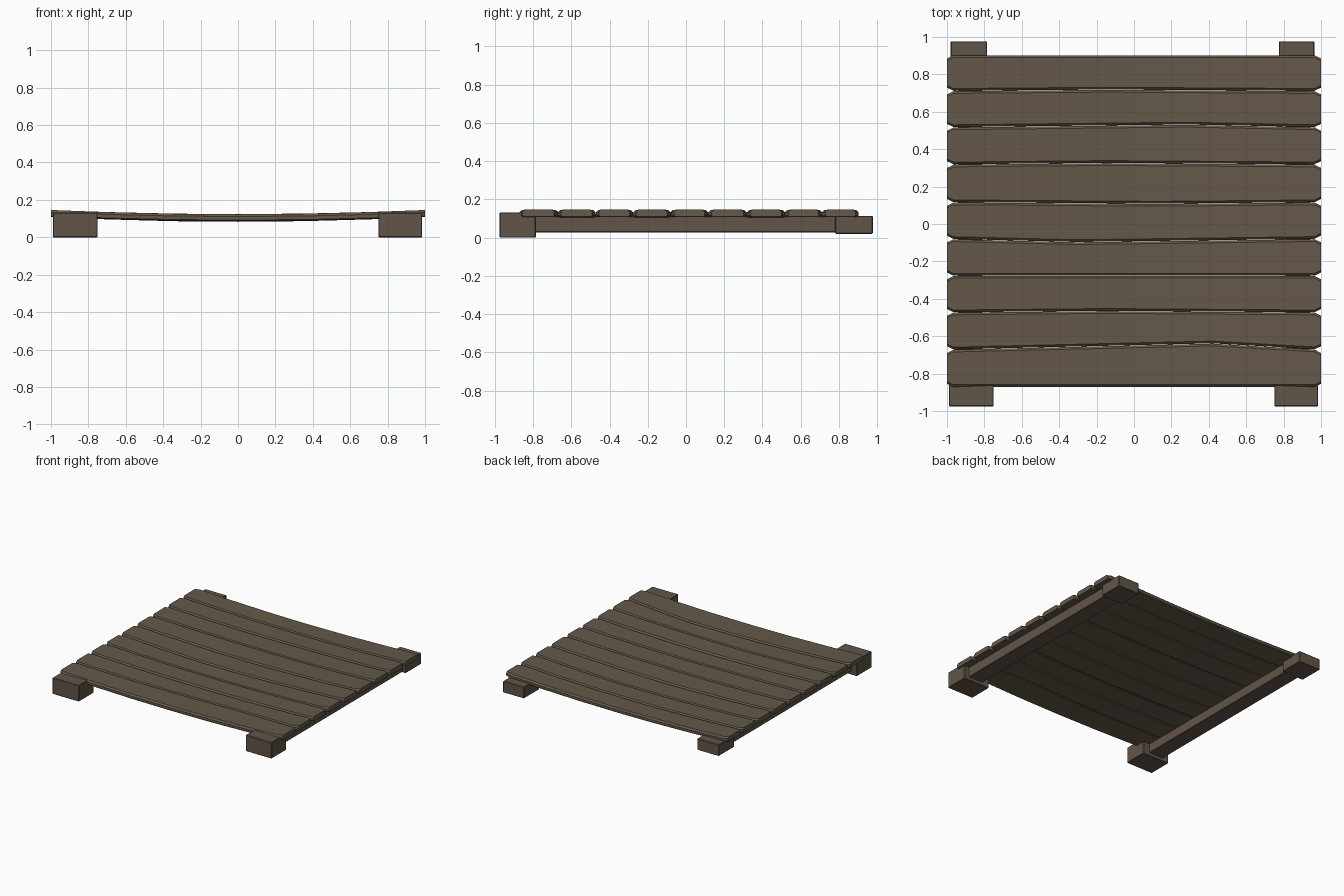
import bpy, bmesh

if "Cube" in bpy.data.objects:
    bpy.data.objects.remove(bpy.data.objects["Cube"])

def material(name, rgb):
    m = bpy.data.materials.new(name)
    m.diffuse_color = (*rgb, 1)
    m.use_nodes = True
    m.node_tree.nodes["Principled BSDF"].inputs["Base Color"].default_value = m.diffuse_color
    return m

WOOD = material("weathered plank wood", (0.127, 0.100, 0.067))
FRAME = material("dark frame wood", (0.122, 0.091, 0.066))

def add_object(name, bm, mat):
    bmesh.ops.recalc_face_normals(bm, faces=bm.faces)
    me = bpy.data.meshes.new(name)
    bm.to_mesh(me)
    bm.free()
    me.materials.append(mat)
    ob = bpy.data.objects.new(name, me)
    bpy.context.collection.objects.link(ob)
    return ob

def box(name, x0, x1, y0, y1, z0, z1, bevel=0.004):
    bm = bmesh.new()
    bmesh.ops.create_cube(bm, size=1)
    for v in bm.verts:
        v.co = ((x0 + x1) / 2 + v.co.x * (x1 - x0),
                (y0 + y1) / 2 + v.co.y * (y1 - y0),
                (z0 + z1) / 2 + v.co.z * (z1 - z0))
    bmesh.ops.bevel(bm, geom=list(bm.edges), offset=bevel, segments=1, affect='EDGES')
    return add_object(name, bm, FRAME)

# Seams between planks: (y at the ends, x of the bend, y shift at the bend)
SEAMS = [(-0.872, 0.0, 0.0), (-0.672, 0.42, 0.033), (-0.473, -0.15, 0.008),
         (-0.277, 0.0, 0.0), (-0.080, -0.30, -0.017), (0.116, 0.13, -0.008),
         (0.318, -0.15, 0.008), (0.517, 0.28, 0.014), (0.711, -0.15, 0.007),
         (0.903, 0.0, 0.0)]

def seam_y(seam, x):
    y, xm, dy = seam
    t = (x + 1) / (xm + 1) if x < xm else (1 - x) / (1 - xm)
    return y + dy * t

def plank(name, lo, hi, sag):
    bm = bmesh.new()
    stations = sorted({-1, -0.965, -0.7, -0.35, 0.0, 0.35, 0.7, 0.965, 1, lo[1], hi[1]})
    rings = []
    for x in stations:
        inset = 0.018 if abs(x) == 1 else 0.001
        a, b = seam_y(lo, x) + inset, seam_y(hi, x) - inset
        drop = sag * (1 - x * x)
        z0, z1 = 0.109 - drop, 0.146 - drop
        # chamfered board section
        prof = [(a + .007, z0), (b - .007, z0), (b, z0 + .006), (b, z1 - .012),
                (b - .012, z1), (a + .012, z1), (a, z1 - .012), (a, z0 + .006)]
        rings.append([bm.verts.new((x, y, z)) for y, z in prof])
    n = len(rings[0])
    for r, s in zip(rings, rings[1:]):
        for i in range(n):
            j = (i + 1) % n
            bm.faces.new((r[i], r[j], s[j], s[i]))
    bm.faces.new(rings[0])
    bm.faces.new(rings[-1])
    return add_object(name, bm, WOOD)

# Nine sagging deck planks
sags = [0.023, 0.025, 0.022, 0.026, 0.024, 0.022, 0.025, 0.023, 0.024]
for i, sag in enumerate(sags):
    plank(f"deck_plank_{i + 1}", SEAMS[i], SEAMS[i + 1], sag)

# Corner blocks: the front pair is larger, the back pair slimmer
box("front_left_block", -0.99, -0.75, -0.975, -0.785, 0.0, 0.132)
box("front_right_block", 0.75, 0.985, -0.975, -0.785, 0.0, 0.132)
box("back_left_block", -0.98, -0.785, 0.78, 0.977, 0.02, 0.113)
box("back_right_block", 0.775, 0.965, 0.78, 0.977, 0.02, 0.113)

# Side rails under the planks
box("left_rail", -0.94, -0.81, -0.80, 0.80, 0.027, 0.112)
box("right_rail", 0.81, 0.94, -0.80, 0.80, 0.027, 0.112)
